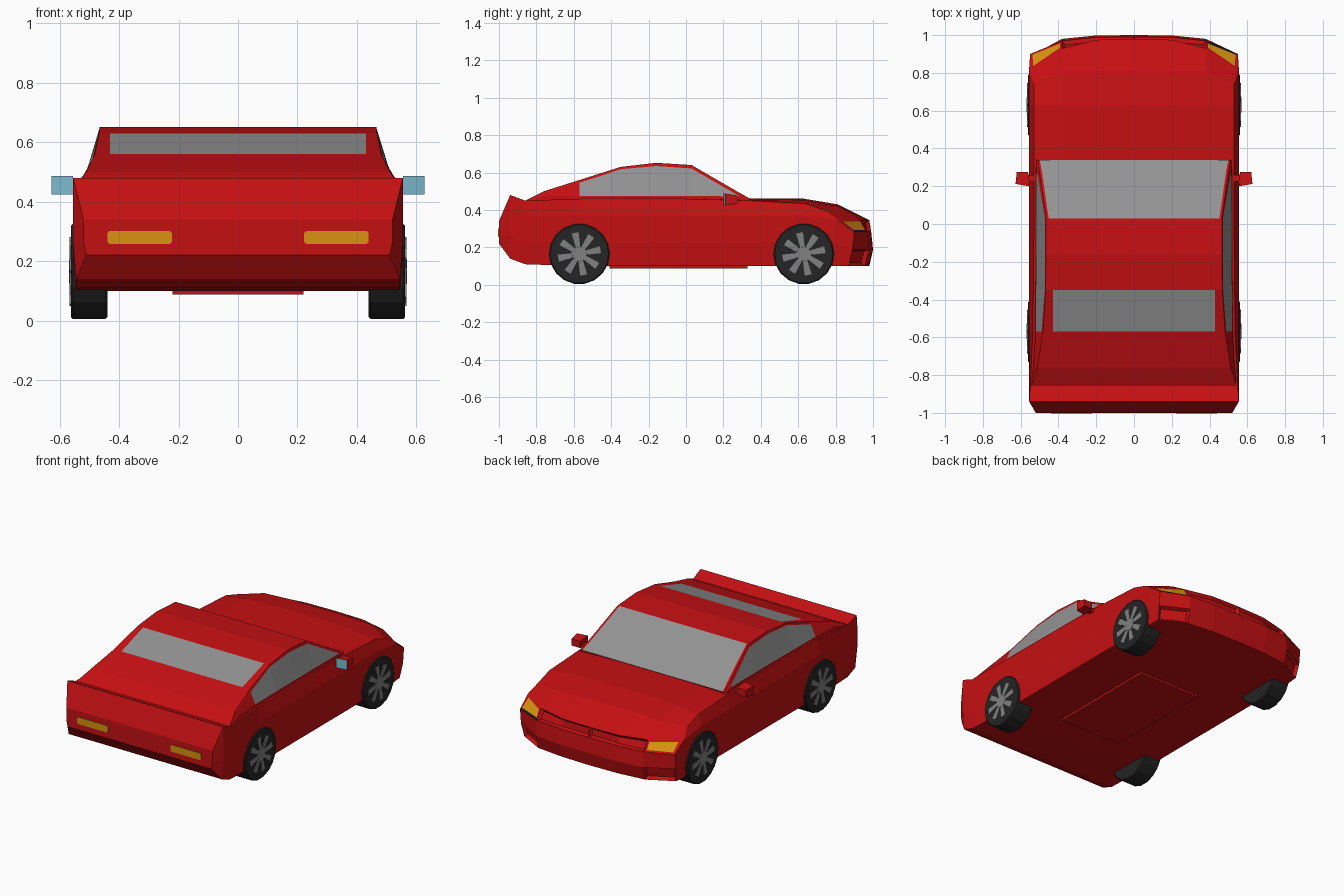
import bpy, bmesh, math
from mathutils import Matrix, Vector

if "Cube" in bpy.data.objects:
    bpy.data.objects.remove(bpy.data.objects["Cube"])


def material(name, r, g, b):
    m = bpy.data.materials.new(name)
    m.diffuse_color = (r, g, b, 1)
    m.use_nodes = True
    m.node_tree.nodes["Principled BSDF"].inputs["Base Color"].default_value = m.diffuse_color
    return m


RED = material("red paint", 0.56, 0.005, 0.006)
GLASS = material("grey glass", 0.29, 0.29, 0.29)
AMBER = material("amber lamp", 0.68, 0.29, 0.005)
BLACK = material("black trim", 0.012, 0.013, 0.014)
TYRE = material("dark rubber", 0.018, 0.018, 0.018)
METAL = material("rim metal", 0.22, 0.22, 0.22)
MIRROR = material("pale blue mirror", 0.2, 0.48, 0.62)


def finish(bm, name, mats):
    me = bpy.data.meshes.new(name)
    bm.to_mesh(me)
    bm.free()
    for m in mats:
        me.materials.append(m)
    ob = bpy.data.objects.new(name, me)
    bpy.context.collection.objects.link(ob)
    return ob


def box(bm, x, y, z):
    """Box from (min, max) pairs."""
    mat = Matrix.Translation([(a + b) / 2 for a, b in (x, y, z)]) @ \
        Matrix.Diagonal([b - a for a, b in (x, y, z)] + [1])
    return bmesh.ops.create_cube(bm, size=1, matrix=mat)["verts"]


# Lower body: stations of (y, bottom z, top z, top half width, side half width, crown drop)
STATIONS = [(-1.0, .22, .34, .52, .52, 0), (-.94, .14, .48, .555, .555, 0),
            (-.86, .11, .45, .55, .556, 0), (-.57, .10, .46, .535, .556, 0),
            (0, .10, .46, .53, .556, 0), (.34, .10, .46, .53, .556, .01),
            (.63, .10, .46, .53, .556, .025), (.81, .10, .43, .53, .556, .03),
            (.98, .10, .345, .545, .55, -.005)]
# Nose plan: y for each level (bottom to top) at x = 0, 0.2, 0.38 and the corner
NOSE = [(.98, .975, .955, .87), (1.0, .998, .98, .89), (.99, .988, .97, .90), (.98, .975, .93, .82)]
LEVELS = (0, .36, .75, 1)
LAST = len(STATIONS) - 1
bm = bmesh.new()
cache = {}


def body_vert(i, lev, col):
    if (i, lev, col) not in cache:
        y, zb, zt, wt, wm, drop = STATIONS[i]
        a = abs(col)
        w = wt if lev == 3 else (wm if lev else wm - .01)
        x = math.copysign((0, .2, .38, w)[a], col)
        z = zb + (zt - zb) * LEVELS[lev]
        if lev == 3:
            z -= drop * (0, 0, .3, 1)[a]
        if i == LAST:
            y = NOSE[lev][a]
        elif i == LAST - 1 and a == 3:
            y -= .07 if lev == 3 else 0
        cache[i, lev, col] = bm.verts.new((x, y, z))
    return cache[i, lev, col]


ring = [(0, c) for c in range(-3, 4)] + [(1, 3), (2, 3)] + \
       [(3, c) for c in range(3, -4, -1)] + [(2, -3), (1, -3)]
for i in range(LAST):
    for (l0, c0), (l1, c1) in zip(ring, ring[1:] + ring[:1]):
        bm.faces.new([body_vert(i, l0, c0), body_vert(i, l1, c1),
                      body_vert(i + 1, l1, c1), body_vert(i + 1, l0, c0)])
nose = {}
for i in (0, LAST):
    for l in range(3):
        for c in range(-3, 3):
            f = bm.faces.new([body_vert(i, l, c), body_vert(i, l, c + 1),
                              body_vert(i, l + 1, c + 1), body_vert(i, l + 1, c)])
            if i == LAST:
                nose[l, c] = f
bmesh.ops.recalc_face_normals(bm, faces=bm.faces)


def inset(faces, t, depth):
    return bmesh.ops.inset_region(bm, faces=faces, thickness=t, depth=depth, use_even_offset=True)["faces"]


# Twin grille, corner intakes and headlamps cut into the nose
for cols in ((-2, -1), (0, 1)):
    inset([nose[2, c] for c in cols], .012, -.02)
for c in (-3, 2):
    inset([nose[0, c]], .014, -.02)
    rim = inset([nose[2, c]], .013, 0)
    nose[2, c].material_index = 1
    if c == 2:
        min(rim, key=lambda f: f.calc_center_median().z).material_index = 2
finish(bm, "lower_body", [RED, AMBER, BLACK])

# Cabin: stations of (y, roof z, roof half width, glass half width, window top z, belt half width)
CABIN = [(.34, .462, .51, .50, .458, .515), (.28, .495, .501, .488, .477, .517),
         (.03, .64, .465, .452, .622, .518), (-.16, .652, .465, .445, .635, .518),
         (-.35, .63, .468, .43, .618, .52), (-.57, .56, .482, .43, .545, .522),
         (-.76, .50, .512, .46, .49, .532), (-.86, .449, .545, .5, .44, .545)]
bm = bmesh.new()
rings = []
for y, zt, wt, wg, zw, wb in CABIN:
    belt = min(.474, zw - .004)
    ww = wt + (wb - wt) * (zt - zw) / (zt - belt)
    half = [(wg, zt), (wt, zt), (ww, zw), (wb, belt), (wb + .003, min(.41, belt - .01))]
    pts = half + [(-x, z) for x, z in reversed(half)]
    rings.append([bm.verts.new((x, y, z)) for x, z in pts])
for i, (a, b) in enumerate(zip(rings, rings[1:])):
    for j in range(10):
        k = (j + 1) % 10
        f = bm.faces.new([a[j], a[k], b[k], b[j]])
        windscreen_or_rear = j == 9 and i in (0, 1, 4)
        side_window = j in (2, 6) and 1 <= i <= 4
        f.material_index = int(windscreen_or_rear or side_window)
bm.faces.new(rings[0])
bm.faces.new(rings[-1])
bmesh.ops.recalc_face_normals(bm, faces=bm.faces)
finish(bm, "cabin", [RED, GLASS])

# Rear lamps
bm = bmesh.new()
for s in (-1, 1):
    box(bm, sorted((s * .222, s * .44)), (-1.004, -.996), (.258, .302))
bmesh.ops.bevel(bm, geom=[e for e in bm.edges if abs(e.verts[0].co.y - e.verts[1].co.y) > .005],
                offset=.008, segments=1, affect='EDGES')
finish(bm, "rear_lamps", [AMBER])

# Underside panel
bm = bmesh.new()
box(bm, (-.22, .22), (-.41, .33), (.087, .11))
finish(bm, "underside_panel", [RED])

# Door mirrors with pale glass facing the tail
for s, side in ((-1, "left"), (1, "right")):
    bm = bmesh.new()
    for v in box(bm, sorted((s * .556, s * .627)), (.2, .275), (.425, .487)):
        if v.co.y > .25:
            v.co.z = .456 + (v.co.z - .456) * .7
            v.co.x = s * .585 + (v.co.x - s * .585) * .85
        elif abs(v.co.x) > .6:
            v.co.y += .012
    bm.faces.ensure_lookup_table()
    bmesh.ops.recalc_face_normals(bm, faces=bm.faces)
    for f in bm.faces:
        f.material_index = int(f.normal.y < -.7)
    box(bm, sorted((s * .5, s * .57)), (.225, .26), (.43, .452))
    finish(bm, side + "_mirror", [RED, MIRROR])

# Wheels: tyre, hub and eight flared spokes
for s, side in ((-1, "left"), (1, "right")):
    for y, end in ((-.57, "tail"), (.63, "nose")):
        place = Matrix.Translation((s * .501, y, .165)) @ Matrix.Rotation(s * math.pi / 2, 4, 'Y')
        bm = bmesh.new()
        bmesh.ops.create_cone(bm, cap_ends=True, segments=18, radius1=.162, radius2=.162, depth=.122)
        rims = [e for e in bm.edges if abs(e.verts[0].co.z - e.verts[1].co.z) < .01]
        bmesh.ops.bevel(bm, geom=rims, offset=.006, segments=1, affect='EDGES')
        bm.transform(place)
        finish(bm, f"{end}_{side}_tyre", [TYRE])
        bm = bmesh.new()
        bmesh.ops.create_cone(bm, cap_ends=True, segments=16, radius1=.042, radius2=.04, depth=.008,
                              matrix=Matrix.Translation((0, 0, .063)))
        for n in range(8):
            turn = Matrix.Rotation(n * math.pi / 4 + .2, 4, 'Z')
            vs = box(bm, (.03, .115), (-.019, .019), (.059, .066))
            for v in vs:
                if v.co.x < .06:
                    v.co.y *= .6
                v.co = turn @ v.co
        bm.transform(place)
        finish(bm, f"{end}_{side}_rim", [METAL])
